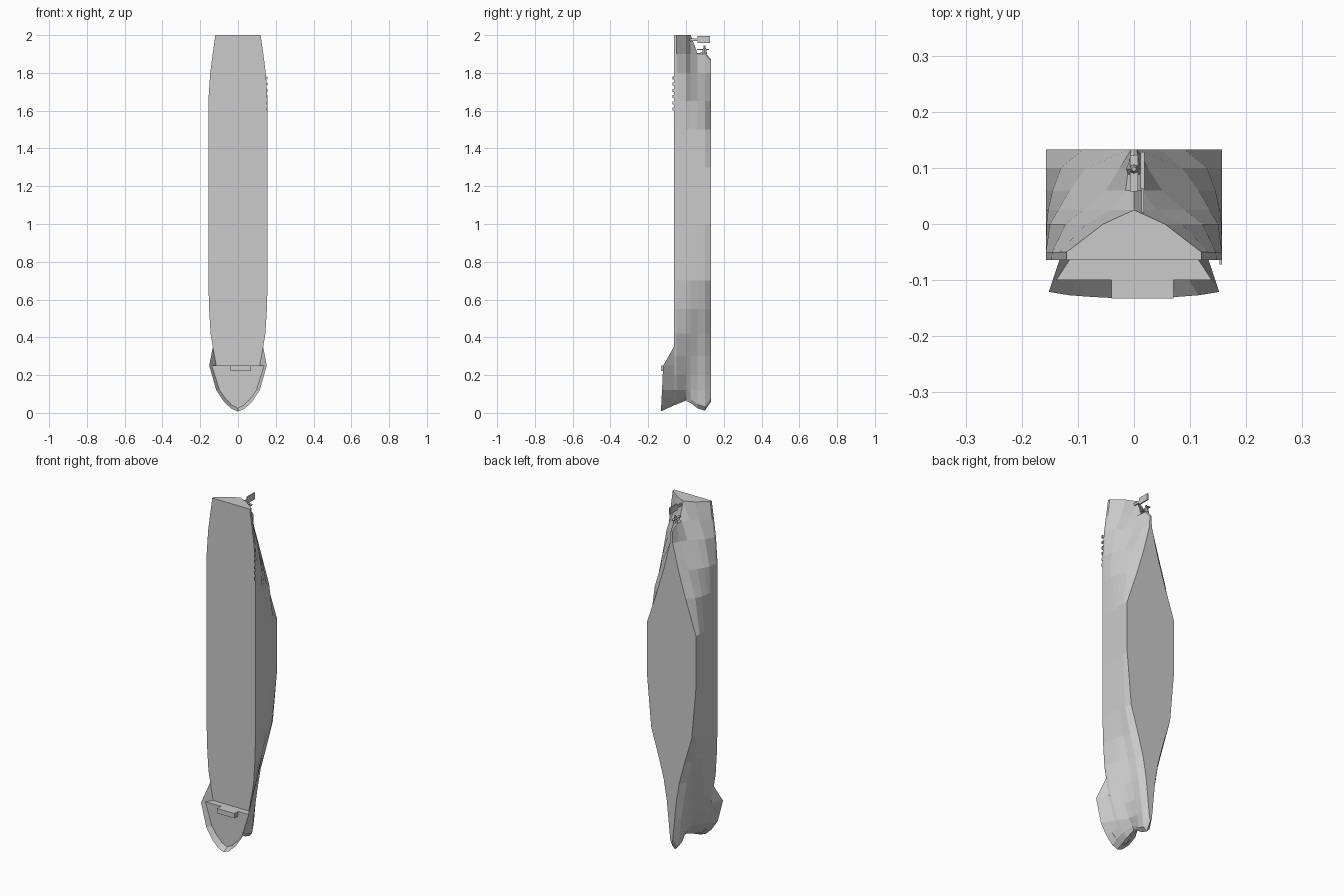
import bpy, bmesh, math
from mathutils import Matrix

if "Cube" in bpy.data.objects:
    bpy.data.objects.remove(bpy.data.objects["Cube"])

grey = bpy.data.materials.new("hull grey")
grey.diffuse_color = (0.6, 0.6, 0.6, 1)
grey.use_nodes = True
grey.node_tree.nodes["Principled BSDF"].inputs["Base Color"].default_value = grey.diffuse_color


def finish(bm, name):
    bmesh.ops.remove_doubles(bm, verts=bm.verts, dist=0.0004)
    bmesh.ops.recalc_face_normals(bm, faces=bm.faces)
    me = bpy.data.meshes.new(name)
    bm.to_mesh(me)
    bm.free()
    me.materials.append(grey)
    ob = bpy.data.objects.new(name, me)
    bpy.context.collection.objects.link(ob)
    return ob


def box(name, x0, x1, y0, y1, z0, z1):
    bm = bmesh.new()
    m = Matrix.Translation(((x0 + x1) / 2, (y0 + y1) / 2, (z0 + z1) / 2))
    bmesh.ops.create_cube(bm, size=1, matrix=m @ Matrix.Diagonal((x1 - x0, y1 - y0, z1 - z0, 1)))
    return finish(bm, name)


def face(bm, pts):
    bm.faces.new([bm.verts.new(p) for p in pts])


def flip(p):
    return (-p[0], p[1], p[2])


# Hull: waterlines stacked from deck to keel, half widths from bow to stern
stations = [.12, .2, .3, .42, .55, .7, 1.0, 1.3, 1.5, 1.65, 1.8, 1.9]
# y, bow z, stern z, half widths (nose, stations..., stern)
waterlines = [
    (-.064, .040, 2.0, [.030, .075, .103, .125, .145, .153, .157, .157, .157, .157, .157, .147, .134, .12]),
    (-.050, .045, 2.0, [.025, .070, .098, .122, .143, .152, .157, .157, .157, .157, .157, .146, .133, .12]),
    (.000, .065, 2.0, [.010, .035, .065, .095, .122, .142, .155, .157, .157, .156, .150, .122, .085, .055]),
    (.025, .052, 2.0, [.010, .030, .055, .080, .110, .135, .153, .157, .157, .153, .135, .090, .040, .0]),
    (.060, .025, 1.905, [.018, .030, .045, .065, .090, .120, .150, .157, .157, .145, .115, .050, .015, .0]),
    (.100, .012, 1.910, [.020, .030, .040, .055, .075, .110, .145, .157, .157, .130, .085, .025, .010, .0]),
    (.133, .060, 1.870, [.008, .012, .020, .030, .050, .085, .130, .157, .157, .090, .045, .008, .005, .0]),
]
rows = []
for y, bow, stern, widths in waterlines:
    zs = [bow + .02] + [min(z, stern - .006) for z in stations] + [stern]
    rows.append([(0, y, bow)] + [(w, y, z) for w, z in zip(widths, zs)])

bm = bmesh.new()
grid = [[(bm.verts.new(p), bm.verts.new(flip(p))) for p in r] for r in rows]
n = len(rows[0])
for a, b in zip(grid, grid[1:]):
    for i in range(n - 1):
        for s in (0, 1):
            bm.faces.new((a[i][s], a[i + 1][s], b[i + 1][s], b[i][s]))
    # transom
    bm.faces.new((a[-1][0], a[-1][1], b[-1][1], b[-1][0]))
# deck and flat bottom
for r in (grid[0], grid[-1]):
    for i in range(n - 1):
        bm.faces.new((r[i][0], r[i + 1][0], r[i + 1][1], r[i][1]))
finish(bm, "hull")

# Forecastle: flared bulwark shell around a raised deck
rim = [(0, -.133, .008), (.035, -.132, .022), (.075, -.130, .06), (.115, -.127, .12), (.152, -.121, .25)]
base = [(0, -.064, .04), (.030, -.064, .06), (.052, -.064, .09), (.075, -.064, .12), (.115, -.064, .25)]
tip = (.133, -.064, .35)
bm = bmesh.new()
for i in range(4):
    for f in (lambda p: p, flip):
        face(bm, [f(p) for p in (rim[i], rim[i + 1], base[i + 1], base[i])])
for f in (lambda p: p, flip):
    face(bm, [f(p) for p in (rim[4], tip, base[4])])
finish(bm, "bow_bulwark")

bm = bmesh.new()
deck = []
for r, b in zip(rim, base):
    t = (-.1 - r[1]) / (b[1] - r[1])
    deck.append((r[0] + (b[0] - r[0]) * t, -.1, r[2] + (b[2] - r[2]) * t))
face(bm, deck + [flip(p) for p in deck[:0:-1]])
face(bm, [deck[4], flip(deck[4]), flip(base[4]), base[4]])
finish(bm, "forecastle_deck")

# Deck locker on the forecastle
box("bow_locker", -.04, .07, -.133, -.1, .222, .25)

# Row of small fittings along the stern rail
for i in range(6):
    z = 1.6 + i * .033
    box("rail_fitting", .152, .157, -.072, -.063, z, z + .016)

# Rudder blade and its stock
box("rudder", .012, .019, .062, .128, 1.957, 1.995)
box("rudder_stock", .013, .018, .018, .064, 1.968, 1.982)

# Propeller hub
bm = bmesh.new()
bmesh.ops.create_cone(bm, cap_ends=True, segments=8, radius1=.014, radius2=.004, depth=.045,
                      matrix=Matrix.Translation((0, .098, 1.922)))
finish(bm, "propeller_hub")
# Propeller blades
for k in (-1, 1):
    box("propeller_blade", -.007, .007, .098 + min(0, k * .04), .098 + max(0, k * .025), 1.922, 1.927)
